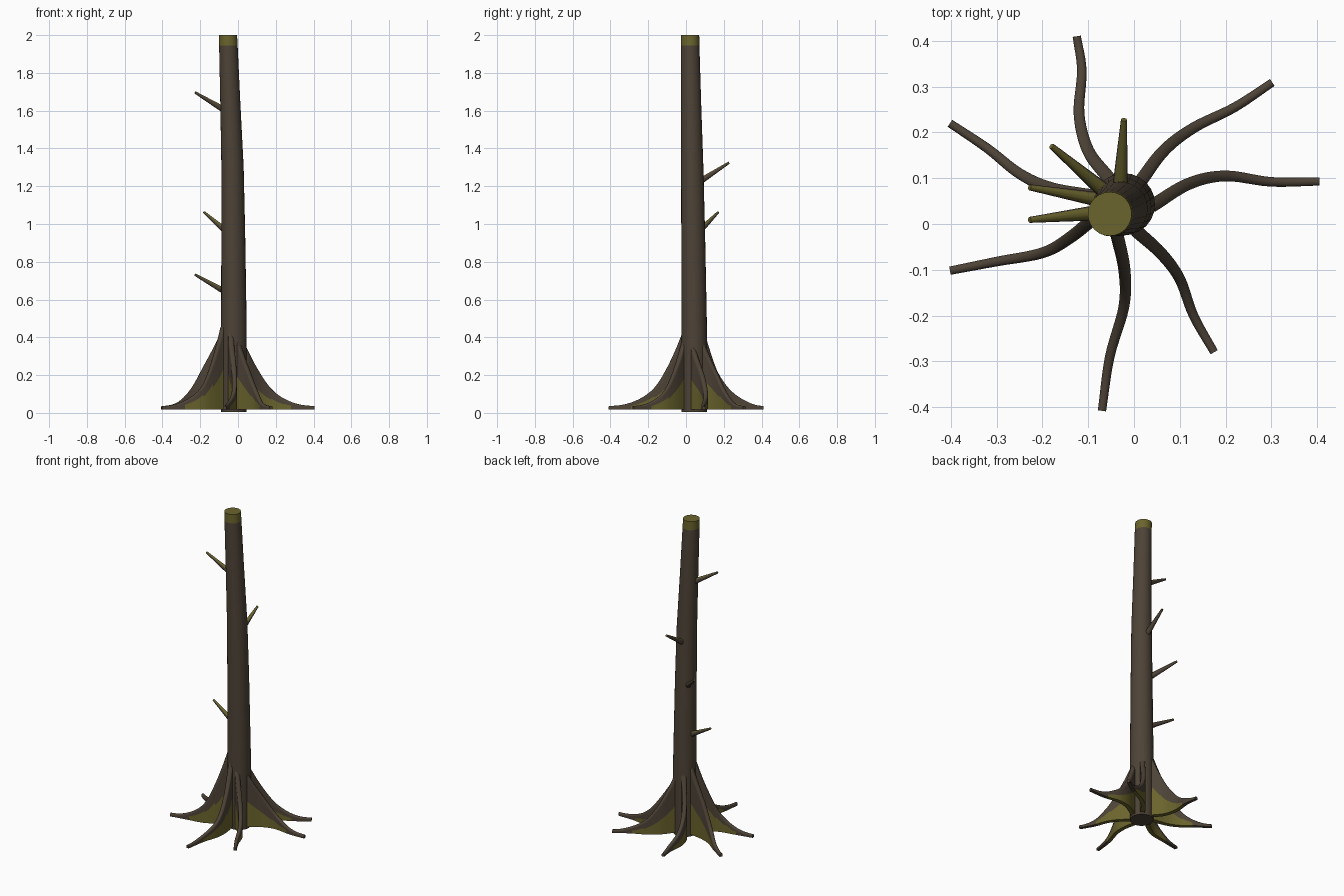
import bpy, bmesh, math
from mathutils import Vector

if "Cube" in bpy.data.objects:
    bpy.data.objects.remove(bpy.data.objects["Cube"])


def material(name, rgb):
    m = bpy.data.materials.new(name)
    m.diffuse_color = (*rgb, 1)
    m.use_nodes = True
    m.node_tree.nodes["Principled BSDF"].inputs["Base Color"].default_value = m.diffuse_color
    return m


BARK = material("bark_brown", (0.075, 0.056, 0.038))
MOSS = material("moss_olive", (0.145, 0.128, 0.026))


def loft(name, rings, is_moss):
    """Skin closed rings; is_moss(face) decides which faces are olive."""
    bm = bmesh.new()
    vs = [[bm.verts.new(p) for p in ring] for ring in rings]
    n = len(vs[0])
    for a, b in zip(vs, vs[1:]):
        for i in range(n):
            j = (i + 1) % n
            bm.faces.new((a[i], a[j], b[j], b[i]))
    bm.faces.new(vs[0][::-1])
    bm.faces.new(vs[-1])
    bmesh.ops.recalc_face_normals(bm, faces=bm.faces)
    for f in bm.faces:
        f.normal_update()
        f.material_index = 1 if is_moss(f) else 0
    me = bpy.data.meshes.new(name)
    bm.to_mesh(me)
    bm.free()
    me.materials.append(BARK)
    me.materials.append(MOSS)
    ob = bpy.data.objects.new(name, me)
    bpy.context.collection.objects.link(ob)
    bpy.ops.object.select_all(action='DESELECT')
    bpy.context.view_layer.objects.active = ob
    ob.select_set(True)
    bpy.ops.object.shade_smooth_by_angle(angle=math.radians(40))
    return ob


def circle(c, r, n, u=Vector((1, 0, 0)), v=Vector((0, 1, 0))):
    return [Vector(c) + r * (math.cos(t) * u + math.sin(t) * v)
            for t in (2 * math.pi * i / n for i in range(n))]


# Trunk: leaning taper with a mossy top band
trunk = [(-0.022, 0.043, 0.005, 0.068), (-0.022, 0.043, 0.45, 0.068),
         (-0.025, 0.038, 0.95, 0.063), (-0.029, 0.033, 1.3, 0.059),
         (-0.041, 0.027, 1.65, 0.053), (-0.051, 0.022, 1.945, 0.049),
         (-0.053, 0.022, 2.0, 0.048)]
loft("trunk", [circle((x, y, z), r, 24) for x, y, z, r in trunk],
     lambda f: f.calc_center_median().z > 1.95)

# Broken branch stubs: mossy on the upward side
branches = [((-0.03, 0.045, 0.62), (-0.228, 0.08, 0.732)),
            ((-0.045, 0.055, 0.945), (-0.18, 0.17, 1.062)),
            ((-0.032, 0.05, 1.21), (-0.022, 0.228, 1.325)),
            ((-0.05, 0.028, 1.59), (-0.228, 0.009, 1.697))]
for k, (a, b) in enumerate(branches):
    a, b = Vector(a), Vector(b)
    d = (b - a).normalized()
    u = d.cross(Vector((0, 0, 1))).normalized()
    v = u.cross(d)
    loft(f"branch_stub_{k + 1}",
         [circle(a, 0.019, 10, u, v), circle(b, 0.0065, 10, u, v)],
         lambda f: f.normal.z > 0.3)


def spline(pts, t):
    """Catmull-Rom point at t in 0..1."""
    p = [2 * pts[0] - pts[1]] + pts + [2 * pts[-1] - pts[-2]]
    s = t * (len(pts) - 1)
    i = min(int(s), len(pts) - 2)
    s -= i
    a, b, c, d = p[i:i + 4]
    return 0.5 * (2 * b + (c - a) * s + (2 * a - 5 * b + 4 * c - d) * s * s
                  + (3 * b - a - 3 * c + d) * s ** 3)


# Buttress roots: tall winding fins, (height, plan path from the trunk edge)
roots = [
    (0.35, [(0.04, 0.04), (0.12, 0.088), (0.2, 0.105), (0.3, 0.092), (0.405, 0.093)]),
    (0.38, [(0.012, 0.09), (0.065, 0.16), (0.13, 0.21), (0.22, 0.255), (0.302, 0.309)]),
    (0.40, [(-0.055, 0.1), (-0.1, 0.16), (-0.12, 0.24), (-0.114, 0.335), (-0.125, 0.41)]),
    (0.44, [(-0.085, 0.06), (-0.18, 0.078), (-0.25, 0.11), (-0.32, 0.165), (-0.402, 0.22)]),
    (0.46, [(-0.085, 0.015), (-0.14, -0.03), (-0.2, -0.063), (-0.3, -0.082), (-0.402, -0.102)]),
    (0.42, [(-0.038, -0.02), (-0.021, -0.1), (-0.022, -0.18), (-0.053, -0.29), (-0.07, -0.408)]),
    (0.38, [(0.005, -0.015), (0.06, -0.065), (0.1, -0.12), (0.13, -0.2), (0.175, -0.28)]),
]
CORE = Vector((-0.022, 0.043))
N, ROWS, BOT = 24, 12, 0.018
for k, (height, plan) in enumerate(roots):
    pts = [Vector(p) for p in plan]
    inner = pts[0].lerp(CORE, 0.5)

    def top(u, h=height):
        return 0.037 + (h - 0.037) * (1 - u) ** 2.2

    rings = []
    for i in range(-1, N + 1):
        u = max(i, 0) / N
        p = spline(pts, u) if i >= 0 else inner
        q = spline(pts, min(u + 0.01, 1)) - spline(pts, min(u + 0.01, 1) - 0.02 if u > 0.02 else 0)
        side = Vector((-q.y, q.x)).normalized()
        w = 0.0145 - 0.0055 * u
        cap = min(w, 0.4 * (top(u) - BOT))
        # one side up, rounded ridge, other side down
        half = [(w, BOT + (top(u) - cap - BOT) * r / ROWS) for r in range(ROWS + 1)]
        ridge = [(w * math.cos(a), top(u) - cap + cap * math.sin(a))
                 for a in (math.pi * j / 6 for j in range(1, 6))]
        prof = half + ridge + [(-x, z) for x, z in reversed(half)]
        rings.append([Vector((*(p + side * x), z)) for x, z in prof])

    length = (pts[-1] - pts[0]).length

    def mossy(f):
        c = f.calc_center_median()
        u = (Vector((c.x, c.y)) - pts[0]).length / length
        return u < 0.68 and c.z < BOT + (top(u) - BOT) * 0.5 * (1 - 0.3 * u)

    loft(f"root_{k + 1}", rings, mossy)
